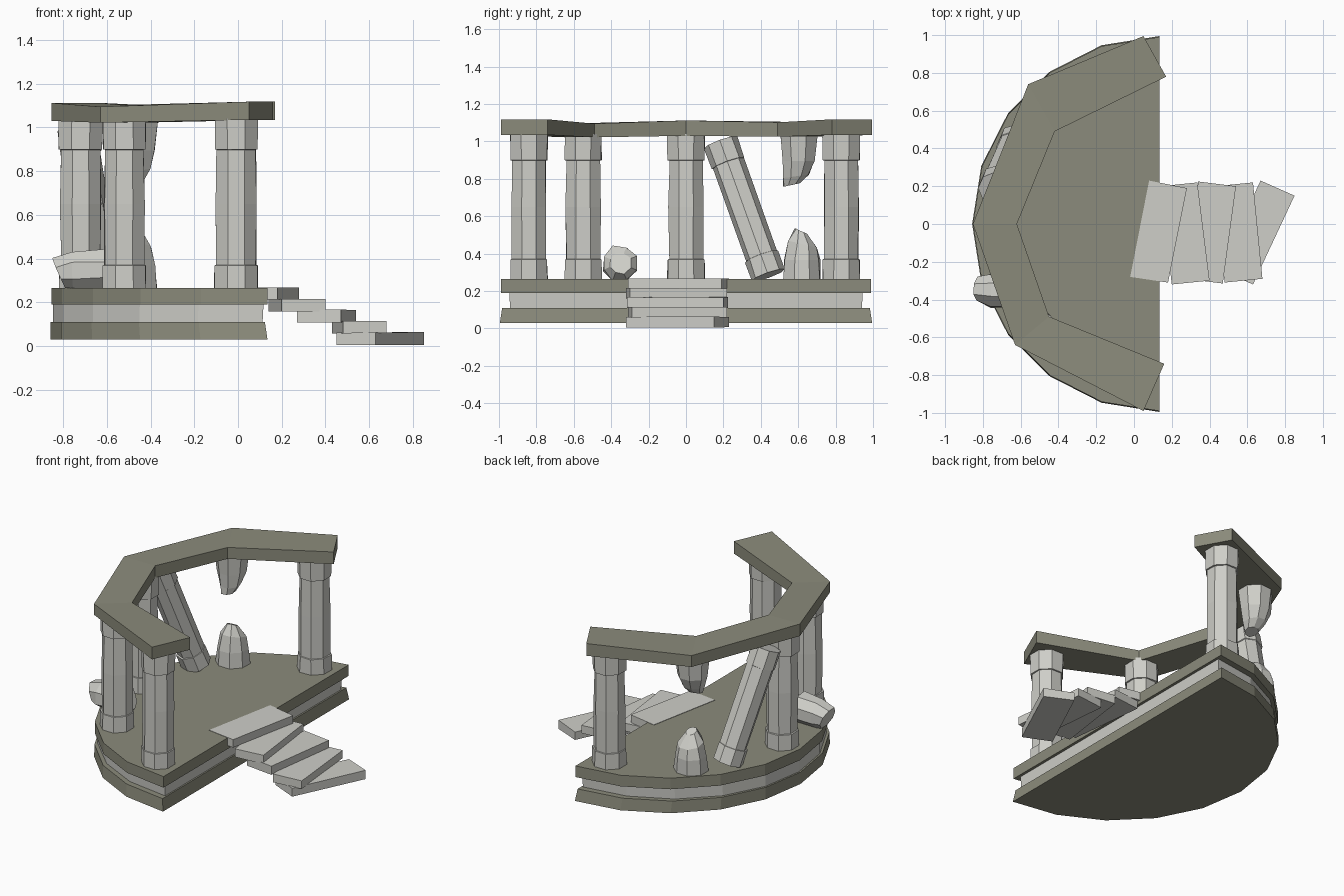
import bpy, math, random
from mathutils import Vector

if "Cube" in bpy.data.objects:
    bpy.data.objects.remove(bpy.data.objects["Cube"])

random.seed(4)


def material(name, color):
    m = bpy.data.materials.new(name)
    m.diffuse_color = color
    m.use_nodes = True
    m.node_tree.nodes["Principled BSDF"].inputs["Base Color"].default_value = m.diffuse_color
    return m


LIGHT = material("pale_stone", (0.62, 0.62, 0.58, 1))
DARK = material("dark_stone", (0.26, 0.26, 0.20, 1))


def make(name, verts, faces, mat):
    me = bpy.data.meshes.new(name)
    me.from_pydata(verts, [], faces)
    me.materials.append(mat)
    ob = bpy.data.objects.new(name, me)
    bpy.context.collection.objects.link(ob)
    return ob


def loft(name, rings, mat):
    """Skin equal-length rings of points and cap both ends."""
    n = len(rings[0])
    verts = [tuple(p) for ring in rings for p in ring]
    faces = [(k * n + i, k * n + (i + 1) % n, (k + 1) * n + (i + 1) % n, (k + 1) * n + i)
             for k in range(len(rings) - 1) for i in range(n)]
    faces.append(tuple(reversed(range(n))))
    faces.append(tuple(range((len(rings) - 1) * n, len(rings) * n)))
    return make(name, verts, faces, mat)


def half_disk(name, flat_x, back_x, ry, z0, z1, taper, mat):
    """Ten-sided half round slab with its flat side towards +x."""
    rings = []
    for z, s in ((z0, 0.0), (z1, taper)):
        ring = []
        for i in range(11):
            t = math.pi * i / 10
            ring.append((flat_x - s - (flat_x - back_x - s) * math.sin(t),
                         (ry - s) * math.cos(t), z))
        rings.append(ring)
    return loft(name, rings, mat)


def column(name, bottom, top, profile, jitter=0.003):
    """Octagonal column; profile = (fraction along axis, radius, slant, shift)."""
    a, b = Vector(bottom), Vector(top)
    rot = (b - a).to_track_quat('Z', 'Y')
    rings = []
    for f, r, slant, shift in profile:
        ring = []
        for i in range(8):
            t = math.pi * (i + 0.5) / 4
            rr = r + random.uniform(-jitter, jitter)
            p = Vector((rr * math.cos(t), rr * math.sin(t) + shift, slant * math.sin(t)))
            ring.append(a + (b - a) * f + rot @ p)
        rings.append(ring)
    return loft(name, rings, LIGHT)


# Stepped half round platform
half_disk("platform_bottom", 0.135, -0.857, 0.995, 0.03, 0.11, 0.012, DARK)
half_disk("platform_middle", 0.112, -0.846, 0.94, 0.10, 0.195, -0.005, LIGHT)
half_disk("platform_top", 0.135, -0.853, 0.99, 0.19, 0.265, 0.0, DARK)

# Standing columns with plain base and capital blocks
WHOLE = [(0, .108, 0, 0), (.14, .106, 0, 0), (.142, .098, 0, 0), (.5, .1, 0, 0),
         (.818, .096, 0, 0), (.82, .106, 0, 0), (1, .108, 0, 0)]
for i, (x, y) in enumerate([(-0.008, -0.84), (-0.52, -0.55), (-0.72, 0.0), (-0.008, 0.83)]):
    column(f"column_{i + 1}", (x, y, 0.26), (x, y, 1.04), WHOLE)

# Leaning column
LEAN = [(0, .095, 0, 0), (.14, .094, 0, 0), (.142, .088, 0, 0),
        (.84, .087, 0, 0), (.842, .093, 0, 0), (1, .094, 0, 0)]
column("leaning_column", (-0.62, 0.44, 0.285), (-0.735, 0.185, 0.995), LEAN)

# Snapped column: standing stub and hanging stub
column("broken_column_base", (-0.47, 0.62, 0.26), (-0.47, 0.62, 0.54),
       [(0, .108, 0, 0), (.38, .102, 0, 0), (.68, .08, .02, -.005), (.93, .032, .015, .005)], 0.006)
column("broken_column_top", (-0.47, 0.60, 0.75), (-0.47, 0.60, 1.04),
       [(.06, .045, -.01, .035), (.22, .07, -.01, .01), (.5, .094, 0, 0), (1, .108, 0, 0)], 0.006)

# Fallen drum lying on the platform edge
column("fallen_drum", (-0.56, -0.355, 0.35), (-0.82, -0.345, 0.345),
       [(0, .06, .02, 0), (.15, .095, .01, 0), (.75, .097, 0, 0), (1, .068, .03, -.01)], 0.008)

# Curved lintel: inner point, outer point, top and bottom heights
STATIONS = [((0.17, 0.78), (0.05, 0.995), 1.118, 1.035),
            ((-0.42, 0.49), (-0.56, 0.74), 1.102, 1.025),
            ((-0.62, 0.0), (-0.853, 0.0), 1.112, 1.03),
            ((-0.45, -0.49), (-0.63, -0.64), 1.095, 1.022),
            ((0.16, -0.74), (0.05, -0.99), 1.118, 1.035)]
loft("lintel", [[(*i, zb), (*i, zt), (*o, zt), (*o, zb)] for i, o, zt, zb in STATIONS], DARK)

# Crooked stair slabs, highest first: four corners and top height
STEPS = [([(-0.02, -0.28), (0.18, -0.31), (0.28, 0.19), (0.08, 0.23)], 0.27),
         ([(0.20, -0.32), (0.40, -0.30), (0.335, 0.22), (0.14, 0.20)], 0.217),
         ([(0.27, -0.29), (0.47, -0.315), (0.54, 0.20), (0.34, 0.225)], 0.168),
         ([(0.48, -0.31), (0.68, -0.29), (0.63, 0.22), (0.43, 0.20)], 0.117),
         ([(0.45, -0.24), (0.63, -0.32), (0.85, 0.15), (0.67, 0.23)], 0.064)]
for k, (corners, zt) in enumerate(STEPS):
    drop = [random.uniform(0, 0.008) for _ in corners]
    loft(f"step_{k + 1}", [[(x, y, max(0, zt - 0.06 + d * .5)) for (x, y), d in zip(corners, drop)],
                           [(x, y, zt - d * .5) for (x, y), d in zip(corners, drop)]], LIGHT)

# Make every face point outwards
import bmesh
for ob in bpy.context.collection.objects:
    bm = bmesh.new()
    bm.from_mesh(ob.data)
    bmesh.ops.recalc_face_normals(bm, faces=bm.faces)
    bm.to_mesh(ob.data)
    bm.free()
